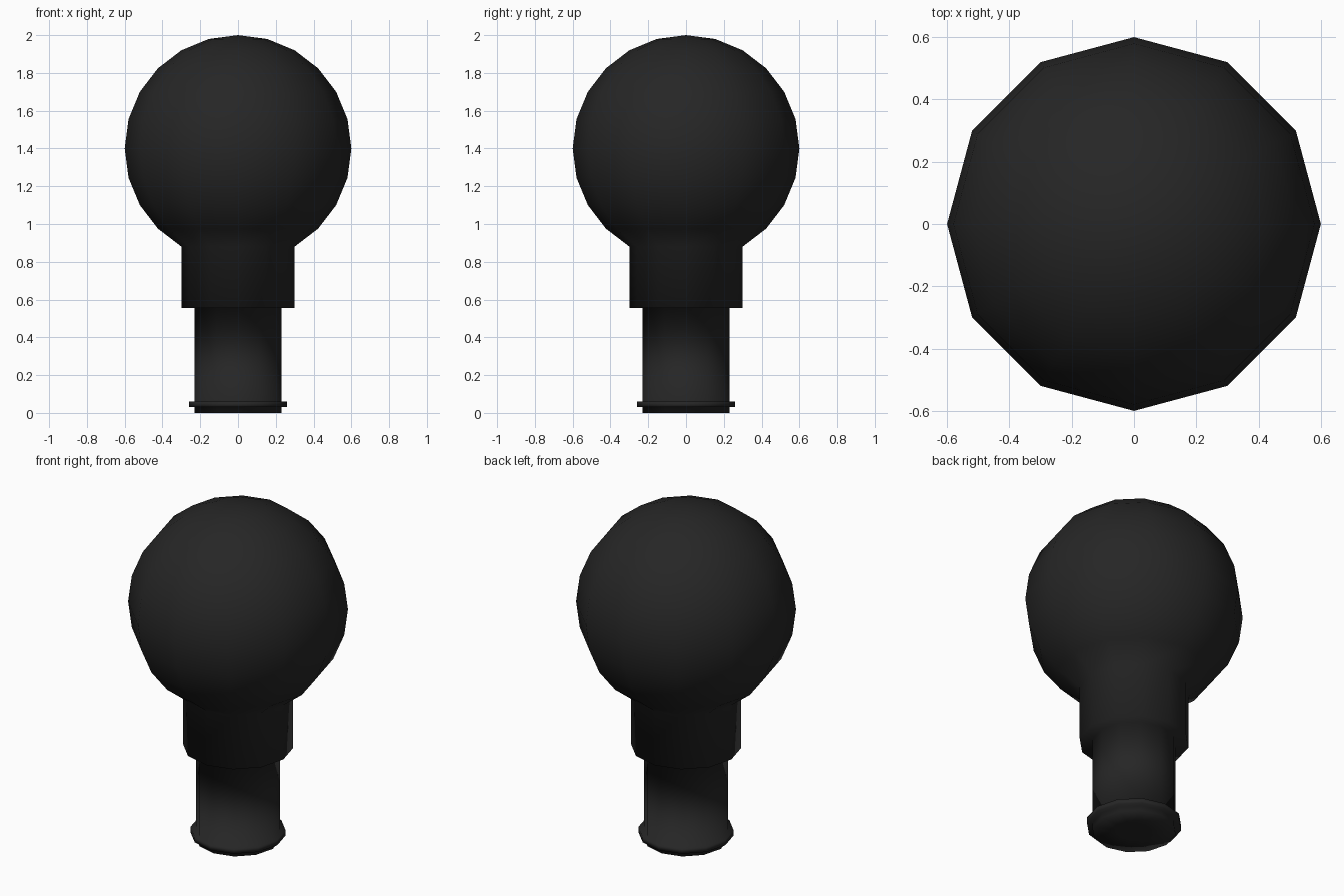
import bpy, bmesh, math

if "Cube" in bpy.data.objects:
    bpy.data.objects.remove(bpy.data.objects["Cube"])

SIDES = 12

black = bpy.data.materials.new("matte black")
black.diffuse_color = (0.019, 0.019, 0.019, 1)
black.use_nodes = True
black.node_tree.nodes["Principled BSDF"].inputs["Base Color"].default_value = black.diffuse_color


def lathe(name, profile, mat):
    """Spin a (radius, z) profile around z, with single points at the axis."""
    bm = bmesh.new()
    rings = []
    for r, z in profile:
        if r < 1e-5:
            rings.append([bm.verts.new((0, 0, z))])
        else:
            rings.append([bm.verts.new((r * math.cos(2 * math.pi * i / SIDES),
                                        r * math.sin(2 * math.pi * i / SIDES), z))
                          for i in range(SIDES)])
    for a, b in zip(rings, rings[1:]):
        for i in range(SIDES):
            j = (i + 1) % SIDES
            if len(b) == 1:
                bm.faces.new((a[i], a[j], b[0]))
            else:
                bm.faces.new((a[i], a[j], b[j], b[i]))
    # flat base disc
    bm.faces.new(rings[0])
    bmesh.ops.recalc_face_normals(bm, faces=bm.faces)
    for f in bm.faces:
        # the base disc stays flat, everything else is smooth
        f.smooth = len(f.verts) < SIDES
    me = bpy.data.meshes.new(name)
    bm.to_mesh(me)
    bm.free()
    me.materials.append(mat)
    ob = bpy.data.objects.new(name, me)
    bpy.context.collection.objects.link(ob)
    return ob


# base disc, rim, stem and collar
profile = [(0.09, 0.0), (0.23, 0.0), (0.23, 0.03), (0.26, 0.03), (0.26, 0.06),
           (0.23, 0.06), (0.23, 0.555), (0.30, 0.555)]
# ball in 15 degree steps, starting where it meets the collar
for k in range(-4, 7):
    a = math.radians(15 * k)
    profile.append((0.6 * math.cos(a), 1.4 + 0.6 * math.sin(a)))

lathe("ball_knob_with_stem", profile, black)
